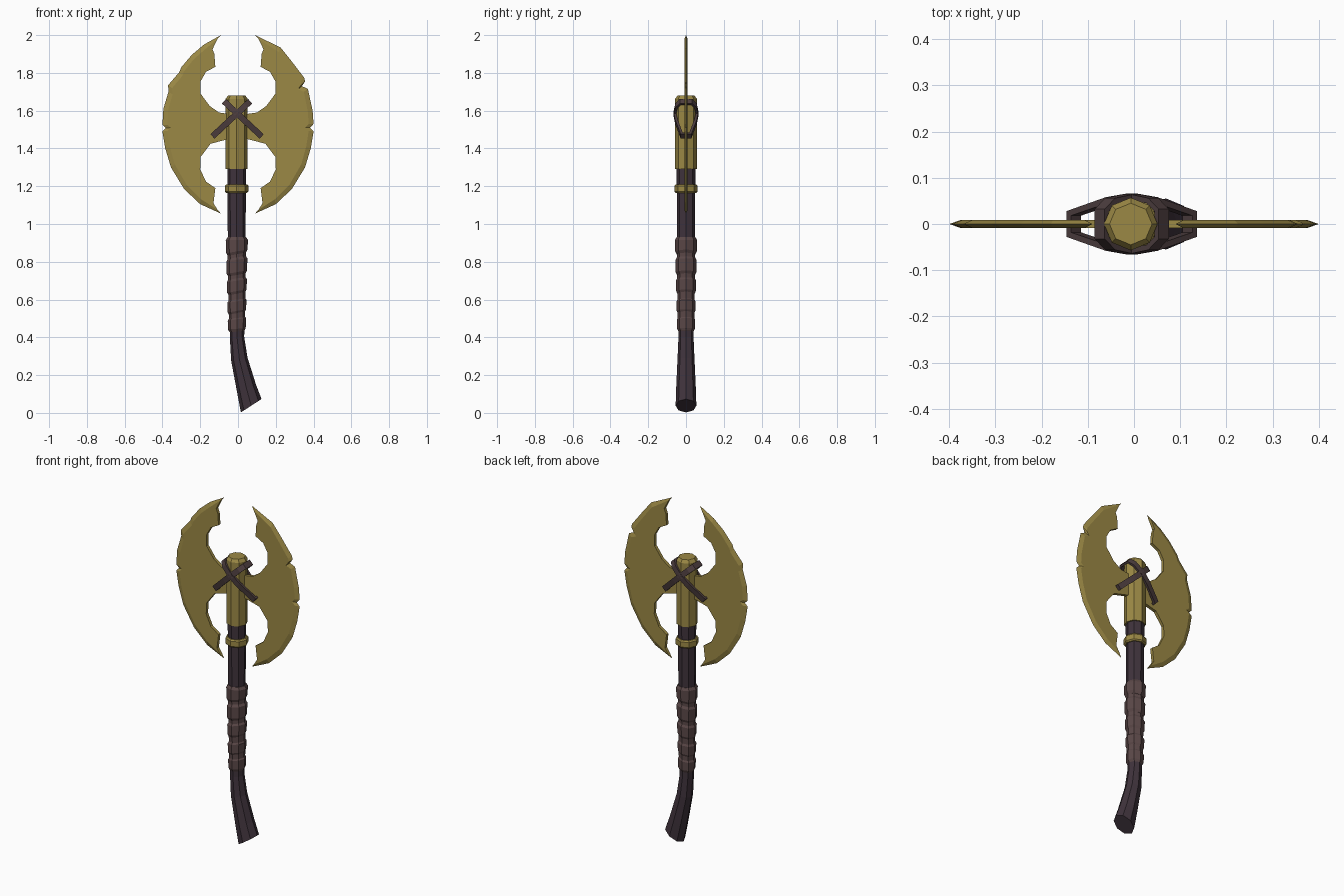
import bpy, bmesh, math
from mathutils import Vector

if "Cube" in bpy.data.objects:
    bpy.data.objects.remove(bpy.data.objects["Cube"])


def material(name, rgb):
    m = bpy.data.materials.new(name)
    m.diffuse_color = (*rgb, 1)
    m.use_nodes = True
    m.node_tree.nodes["Principled BSDF"].inputs["Base Color"].default_value = m.diffuse_color
    return m


GOLD = material("old_gold", (0.33, 0.25, 0.06))
DARK = material("dark_wood", (0.05, 0.033, 0.045))
LEATHER = material("leather", (0.105, 0.065, 0.065))
STRAP = material("strap_leather", (0.075, 0.048, 0.05))


def finish(name, bm, mat):
    bmesh.ops.recalc_face_normals(bm, faces=bm.faces[:])
    me = bpy.data.meshes.new(name)
    bm.to_mesh(me)
    bm.free()
    me.materials.append(mat)
    ob = bpy.data.objects.new(name, me)
    bpy.context.collection.objects.link(ob)
    return ob


def loft(name, rings, mat, sides=8):
    """Skin octagonal rings given as (x, z, half width, half depth, tilt in degrees)."""
    bm = bmesh.new()
    loops = []
    for cx, cz, rx, ry, tilt in rings:
        t = math.radians(tilt)
        loop = []
        for i in range(sides):
            a = math.tau * i / sides
            u = rx * math.cos(a)
            loop.append(bm.verts.new((cx + u * math.cos(t), ry * math.sin(a), cz + u * math.sin(t))))
        loops.append(loop)
    for a, b in zip(loops, loops[1:]):
        for i in range(sides):
            j = (i + 1) % sides
            bm.faces.new((a[i], a[j], b[j], b[i]))
    bm.faces.new(loops[0])
    bm.faces.new(loops[-1])
    return finish(name, bm, mat)


# Handle with bent, flared foot
handle = [(0.07, 0.038, 0.065, 0.055, 33), (0.045, 0.13, 0.054, 0.052, 22),
          (0.007, 0.285, 0.044, 0.045, 9), (-0.005, 0.40, 0.038, 0.040, 3),
          (-0.005, 0.60, 0.040, 0.041, 0), (-0.007, 0.93, 0.047, 0.047, 0),
          (-0.007, 1.31, 0.050, 0.050, 0)]
loft("handle", handle, DARK)

# Leather grip: stacked slanted bands over a thin sleeve
loft("grip_sleeve", [(-0.005, 0.44, 0.042, 0.043, 0), (-0.007, 0.91, 0.050, 0.049, 0)], LEATHER)
for k, (lo, hi) in enumerate([(0.43, 0.51), (0.525, 0.605), (0.63, 0.715), (0.73, 0.825), (0.84, 0.93)]):
    r = 0.047 + 0.0025 * k
    top = 0 if k == 4 else 9
    low = 4 if k == 0 else 10
    loft(f"grip_band_{k + 1}", [(-0.006, lo, r - 0.008, r - 0.007, low), (-0.006, lo + 0.015, r, r, low),
                                (-0.006, hi - 0.015, r + 0.002, r + 0.001, top),
                                (-0.006, hi, r - 0.008, r - 0.007, top)], LEATHER)

# Gold collar and octagonal head socket
loft("collar", [(-0.007, 1.165, 0.055, 0.055, 0), (-0.007, 1.172, 0.062, 0.061, 0),
                (-0.007, 1.202, 0.062, 0.061, 0), (-0.007, 1.21, 0.055, 0.055, 0)], GOLD)
loft("head_socket", [(-0.007, 1.29, 0.058, 0.057, 0), (-0.007, 1.663, 0.058, 0.057, 0),
                     (-0.007, 1.68, 0.046, 0.045, 0)], GOLD)


def blade(name, side, outer, inner, t=0.009):
    """Flat plate with a bevelled cutting edge; outer runs top to bottom, inner bottom to top."""
    bm = bmesh.new()
    edge = [bm.verts.new((side * x, 0, z)) for x, z in outer]
    inset = []
    for k, (x, z) in enumerate(outer):
        if k == 0:
            d = Vector((0.018, -0.02))
        elif k == len(outer) - 1:
            d = Vector((0.018, 0.02))
        else:
            d = Vector((0.1 - x, 1.53 - z)).normalized() * 0.026
        inset.append((x + d.x, z + d.y))
    plates = [[bm.verts.new((side * x, y, z)) for x, z in inset + inner] for y in (-t, t)]
    n = len(outer)
    for p in plates:
        bm.faces.new(p)
        for k in range(n - 1):
            bm.faces.new((edge[k], edge[k + 1], p[k + 1], p[k]))
    f, b = plates
    total = len(f)
    for k in range(n - 1, total):
        j = (k + 1) % total
        bm.faces.new((f[k], f[j], b[j], b[k]))
    bm.faces.new((edge[0], f[0], b[0]))
    bm.faces.new((edge[-1], f[n - 1], b[n - 1]))
    return finish(name, bm, GOLD)


# Twin blades: shared inner outline, differently chipped cutting edges
inner = [(0.13, 1.11), (0.12, 1.19), (0.17, 1.225), (0.20, 1.29), (0.198, 1.355), (0.145, 1.425),
         (0.03, 1.455), (0.03, 1.58), (0.10, 1.59), (0.15, 1.625), (0.198, 1.69), (0.198, 1.755),
         (0.17, 1.805), (0.12, 1.832), (0.125, 1.90), (0.135, 1.925)]
lower = [(0.40, 1.49), (0.385, 1.40), (0.355, 1.30), (0.285, 1.185), (0.20, 1.105), (0.09, 1.055)]
left = [(0.09, 2.0), (0.18, 1.95), (0.245, 1.895), (0.30, 1.83), (0.31, 1.805), (0.37, 1.735), (0.368, 1.70),
        (0.395, 1.61), (0.40, 1.525), (0.382, 1.508)]
right = [(0.09, 2.0), (0.225, 1.935), (0.285, 1.86), (0.35, 1.775), (0.355, 1.755), (0.338, 1.73),
         (0.37, 1.715), (0.395, 1.60), (0.40, 1.53), (0.382, 1.51)]
blade("left_blade", -1, left + lower, inner)
blade("right_blade", 1, right + lower, inner)


def strap(name, side, angle=43, half=0.016):
    """Closed leather loop lying in a slanted plane, extruded across its width."""
    near = [(0.083, 0.027), (0.058, 0.045), (0, 0.054), (-0.058, 0.045), (-0.165, 0.018)]
    far = [(0.095, 0.032), (0.064, 0.056), (0, 0.066), (-0.062, 0.058), (-0.178, 0.028)]
    a = math.radians(angle)
    bm = bmesh.new()
    loops = []
    for prof, w in ((near, -half), (far, -half), (far, half), (near, half)):
        ring = prof + [(u, -y) for u, y in reversed(prof)]
        loops.append([bm.verts.new((-0.005 + side * (u * math.cos(a) - w * math.sin(a)), y,
                                    1.585 + u * math.sin(a) + w * math.cos(a))) for u, y in ring])
    for k in range(4):
        p, q = loops[k], loops[(k + 1) % 4]
        for i in range(len(p)):
            j = (i + 1) % len(p)
            bm.faces.new((p[i], p[j], q[j], q[i]))
    return finish(name, bm, STRAP)


# Crossed lashing straps
strap("strap_rising_right", 1)
strap("strap_rising_left", -1)
